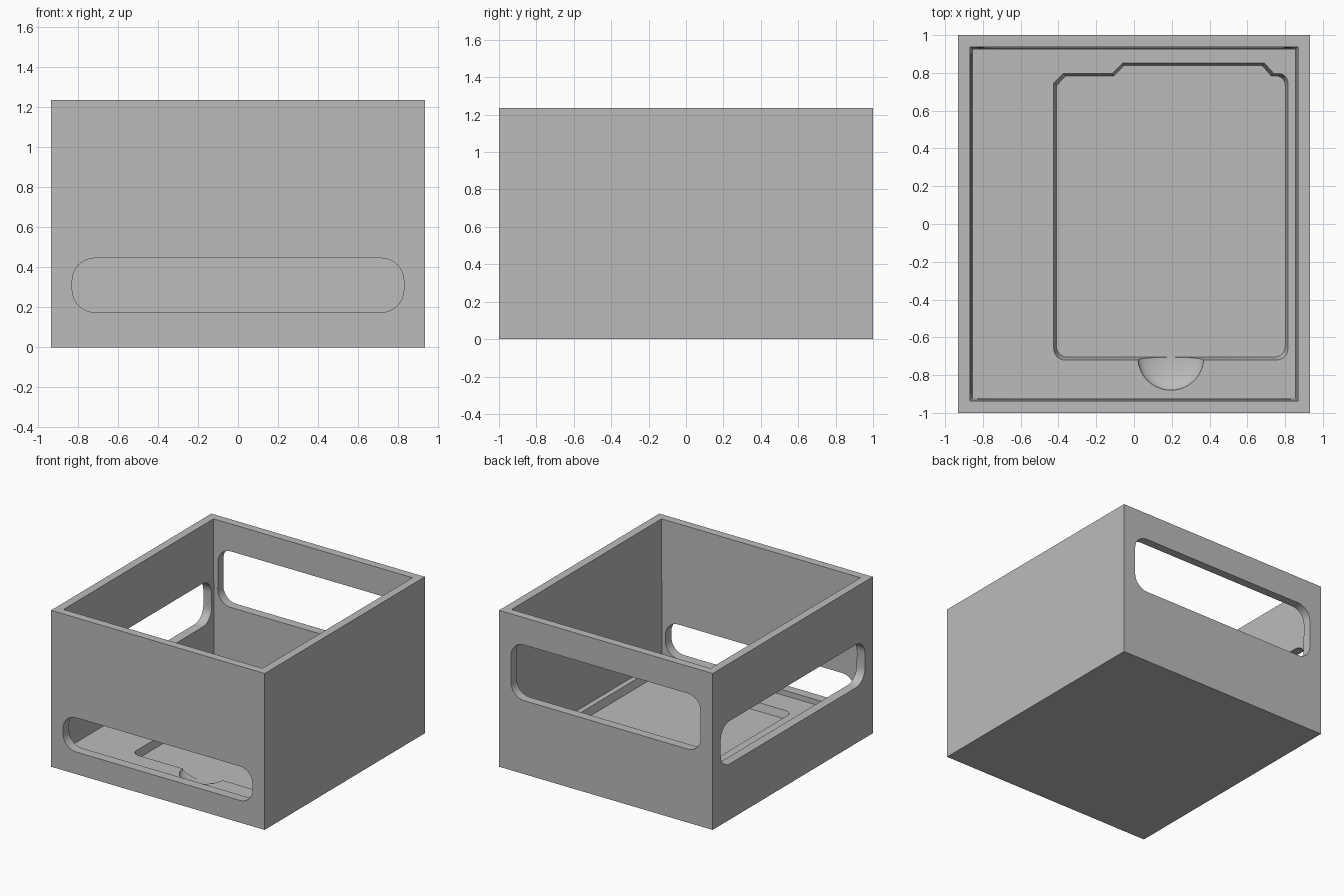
import bpy
import bmesh
import math
from mathutils import Vector

cube = bpy.data.objects.get("Cube")
if cube:
    bpy.data.objects.remove(cube, do_unlink=True)

HALF_X, HALF_Y, HEIGHT = 0.933, 1.0, 1.235
FLOOR, RECESS = 0.134, 0.06


def rounded(corners, steps=8):
    """Outline from (x, y, radius) corners; square corners may be rounded."""
    out = []
    for i, (x, y, r) in enumerate(corners):
        p = Vector((x, y))
        if r == 0:
            out.append(p)
            continue
        a = (Vector(corners[i - 1][:2]) - p).normalized()
        b = (Vector(corners[(i + 1) % len(corners)][:2]) - p).normalized()
        for k in range(steps + 1):
            t = math.pi / 2 * k / steps
            out.append(p + r * (a + b) - r * (b * math.cos(t) + a * math.sin(t)))
    return out


def rectangle(x0, x1, y0, y1, r=0):
    return rounded([(x0, y0, r), (x1, y0, r), (x1, y1, r), (x0, y1, r)])


def loft(name, rings):
    """Closed solid through matching rings of 3D points."""
    bm = bmesh.new()
    loops = [[bm.verts.new(p) for p in ring] for ring in rings]
    n = len(loops[0])
    for low, high in zip(loops, loops[1:]):
        for i in range(n):
            j = (i + 1) % n
            bm.faces.new((low[i], low[j], high[j], high[i]))
    bm.faces.new(loops[0])
    bm.faces.new(loops[-1])
    bmesh.ops.recalc_face_normals(bm, faces=bm.faces[:])
    return finish(name, bm)


def finish(name, bm):
    mesh = bpy.data.meshes.new(name)
    bm.to_mesh(mesh)
    bm.free()
    obj = bpy.data.objects.new(name, mesh)
    bpy.context.collection.objects.link(obj)
    return obj


def level(outline, z):
    return [(p.x, p.y, z) for p in outline]


# Outer block
block = rectangle(-HALF_X, HALF_X, -HALF_Y, HALF_Y)
tray = loft("open_box", [level(block, 0), level(block, HEIGHT)])

# Main cavity, narrowing slightly towards the floor
wall_top, wall_low = 0.064, 0.077


def inner(w):
    return rectangle(w - HALF_X, HALF_X - w, w - HALF_Y, HALF_Y - w)


cutters = [loft("cavity_cutter", [level(inner(wall_low), FLOOR),
                                  level(inner(wall_top), HEIGHT),
                                  level(inner(wall_top), HEIGHT + 0.1)])]

# Wall windows: front, back and the -x side
for name, y, z0, z1 in (("front", -1, 0.175, 0.445), ("back", 1, 0.58, 1.02)):
    shape = rectangle(-0.828, 0.828, z0, z1, 0.112)
    cutters.append(loft(name + "_window_cutter",
                        [[(p.x, y * d, p.y) for p in shape] for d in (0.85, 1.1)]))
shape = rectangle(-0.9, 0.9, 0.44, 0.78, 0.112)
cutters.append(loft("side_window_cutter",
                    [[(-d, p.x, p.y) for p in shape] for d in (0.8, 1.05)]))

# Shaped recess in the floor with sloping sides
recess = rounded([(-0.425, -0.72, 0.06), (0.815, -0.72, 0.06), (0.815, 0.797, 0.05),
                  (0.74, 0.797, 0), (0.69, 0.853, 0), (-0.06, 0.853, 0),
                  (-0.115, 0.797, 0), (-0.375, 0.797, 0), (-0.425, 0.745, 0)])
centre = Vector((0.195, 0.066))
recess_low = [centre + Vector(((p.x - centre.x) * 0.977, (p.y - centre.y) * 0.981))
              for p in recess]
cutters.append(loft("recess_cutter", [level(recess_low, FLOOR - RECESS),
                                      level(recess, FLOOR),
                                      level(recess, FLOOR + 0.1)]))

# Rounded finger dish at the front edge of the recess
bm = bmesh.new()
bmesh.ops.create_uvsphere(bm, u_segments=48, v_segments=24, radius=1)
bmesh.ops.scale(bm, vec=(0.175, 0.175, RECESS - 0.001), verts=bm.verts[:])
bmesh.ops.translate(bm, vec=(0.195, -0.705, FLOOR), verts=bm.verts[:])
cutters.append(finish("finger_dish_cutter", bm))

# Cut everything out, then discard the cutters
for cutter in cutters:
    cutter.hide_render = True
    mod = tray.modifiers.new(cutter.name, 'BOOLEAN')
    mod.operation = 'DIFFERENCE'
    mod.solver = 'EXACT'
    mod.object = cutter
bpy.context.view_layer.update()
result = tray.evaluated_get(bpy.context.evaluated_depsgraph_get())
mesh = bpy.data.meshes.new_from_object(result)
tray.modifiers.clear()
tray.data = mesh
for cutter in cutters:
    bpy.data.objects.remove(cutter, do_unlink=True)

# Plain grey material
grey = bpy.data.materials.new("plain_grey")
grey.use_nodes = True
colour = (0.5, 0.5, 0.5, 1)
grey.diffuse_color = colour
grey.node_tree.nodes["Principled BSDF"].inputs["Base Color"].default_value = colour
mesh.materials.clear()
mesh.materials.append(grey)

# Smooth the curved corners, keep the edges sharp
bpy.ops.object.select_all(action='DESELECT')
tray.select_set(True)
bpy.context.view_layer.objects.active = tray
bpy.ops.object.shade_smooth_by_angle(angle=math.radians(25))
